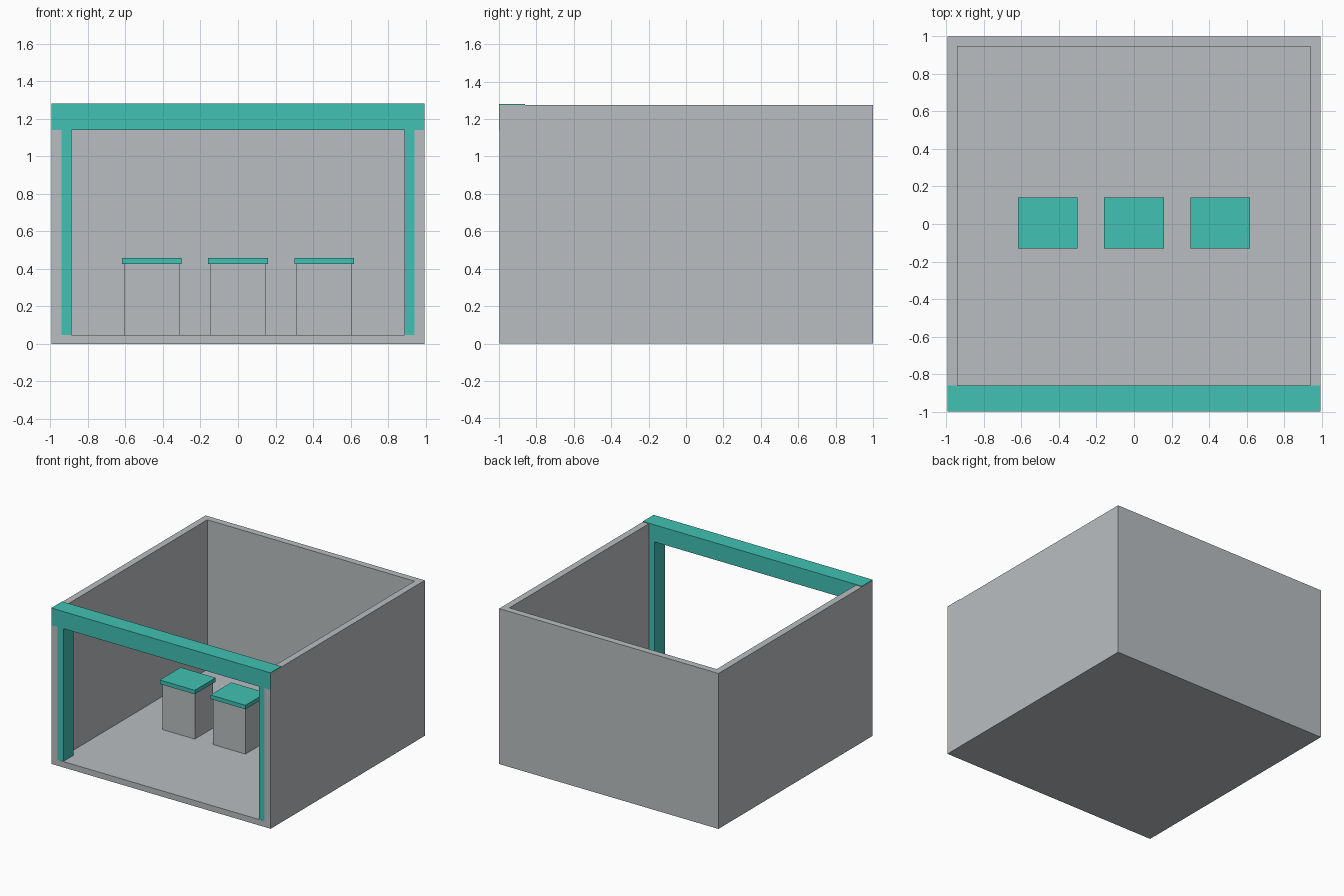
import bpy
from mathutils import Vector

default = bpy.data.objects.get("Cube")
if default:
    bpy.data.objects.remove(default, do_unlink=True)


def material(name, rgb):
    mat = bpy.data.materials.new(name)
    mat.use_nodes = True
    color = (*rgb, 1.0)
    mat.diffuse_color = color
    mat.node_tree.nodes["Principled BSDF"].inputs["Base Color"].default_value = color
    return mat


GREY = material("light grey", (0.49, 0.515, 0.53))
TEAL = material("teal", (0.052, 0.533, 0.451))


def box(name, low, high, mat):
    """Axis-aligned box between two corners."""
    low, high = Vector(low), Vector(high)
    bpy.ops.mesh.primitive_cube_add(size=1, location=(low + high) / 2)
    obj = bpy.context.object
    obj.name = name
    for v in obj.data.vertices:
        v.co *= high - low
    obj.data.materials.append(mat)
    return obj


HALF_X, FRONT, BACK = 0.995, -0.997, 1.0
WALL, FLOOR, TOP = 0.055, 0.048, 1.275
BEAM_BACK, BEAM_LOW = -0.86, 1.14

# Room shell: a block hollowed out, open at the front and the top
shell = box("room_shell", (-HALF_X, FRONT, 0), (HALF_X, BACK, TOP), GREY)
inner = HALF_X - WALL
cutter = box("shell_cutter", (-inner, FRONT - 1, FLOOR), (inner, BACK - WALL, TOP + 1), GREY)
cutter.hide_render = True
cut = shell.modifiers.new("hollow", 'BOOLEAN')
cut.operation = 'DIFFERENCE'
cut.solver = 'EXACT'
cut.object = cutter
bpy.context.view_layer.objects.active = shell
bpy.ops.object.modifier_apply(modifier=cut.name)
bpy.data.objects.remove(cutter, do_unlink=True)

# Entrance frame: lintel beam and two posts
box("front_beam", (-HALF_X + 0.001, -1, BEAM_LOW), (HALF_X - 0.001, BEAM_BACK, TOP + 0.005), TEAL)
for side, name in ((-1, "right_post"), (1, "left_post")):
    xs = sorted((side * 0.888, side * (inner + 0.02)))
    box(name, (xs[0], FRONT + 0.001, FLOOR - 0.01), (xs[1], BEAM_BACK - 0.002, BEAM_LOW + 0.05), TEAL)

# Three display pedestals with overhanging caps
for x, name in ((-0.46, "right"), (0, "middle"), (0.46, "left")):
    box(name + "_pedestal", (x - 0.147, -0.113, FLOOR - 0.01), (x + 0.147, 0.123, 0.43), GREY)
    box(name + "_pedestal_cap", (x - 0.159, -0.13, 0.425), (x + 0.159, 0.14, 0.458), TEAL)
